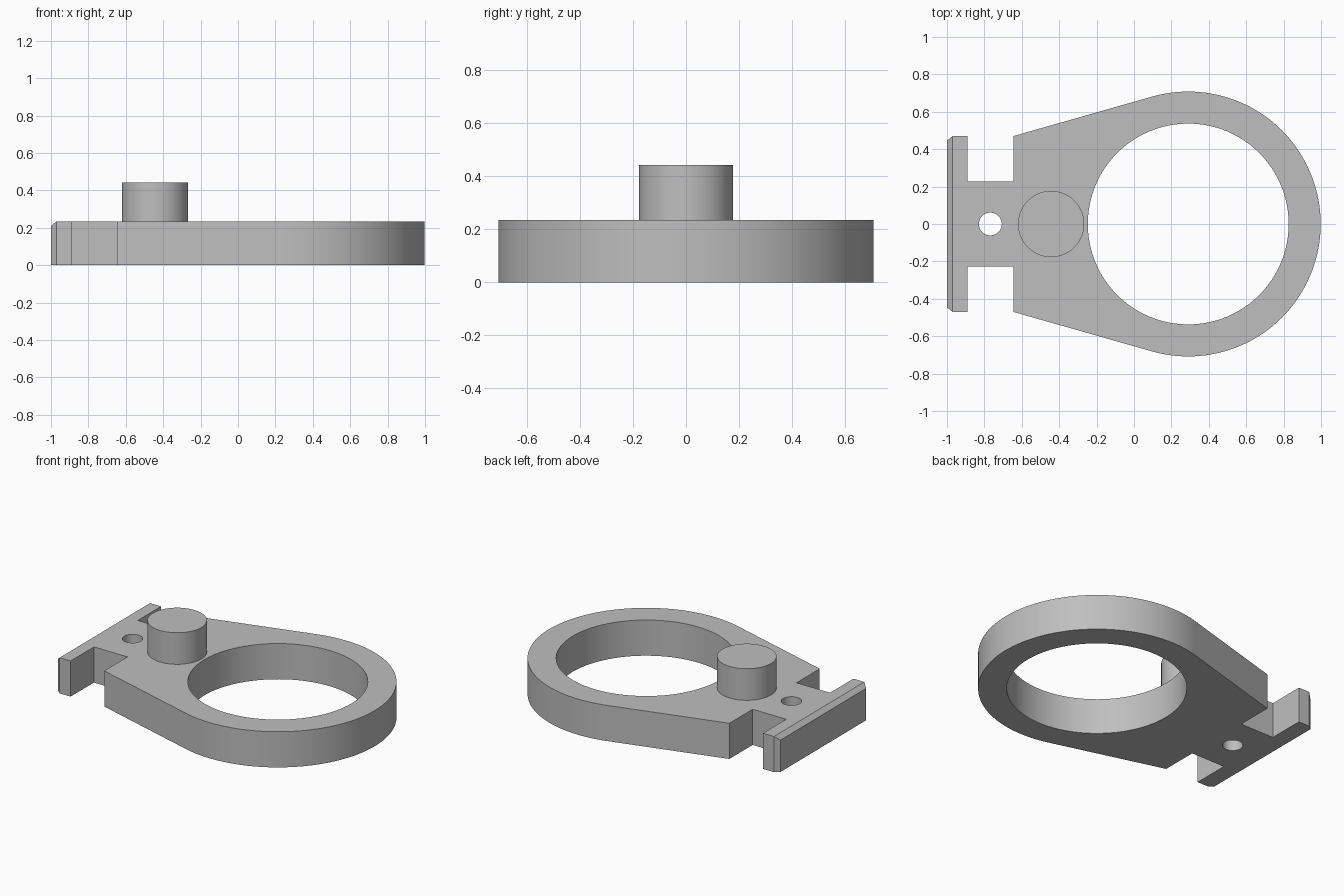
import bpy, bmesh, math

cube = bpy.data.objects.get("Cube")
if cube:
    bpy.data.objects.remove(cube, do_unlink=True)

grey = bpy.data.materials.new("plain grey")
grey.use_nodes = True
colour = (0.52, 0.52, 0.52, 1)
grey.diffuse_color = colour
grey.node_tree.nodes["Principled BSDF"].inputs["Base Color"].default_value = colour

THICK = 0.235
RING_X, RING_R, BORE_R = 0.29, 0.708, 0.537
SHOULDER = (-0.645, 0.47)


def make_object(name, bm):
    bmesh.ops.recalc_face_normals(bm, faces=bm.faces)
    mesh = bpy.data.meshes.new(name)
    bm.to_mesh(mesh)
    bm.free()
    mesh.materials.append(grey)
    obj = bpy.data.objects.new(name, mesh)
    bpy.context.collection.objects.link(obj)
    return obj


def cylinder(name, x, radius, bottom, top, sides=96):
    bm = bmesh.new()
    bmesh.ops.create_cone(bm, cap_ends=True, segments=sides, radius1=radius,
                          radius2=radius, depth=top - bottom)
    bmesh.ops.translate(bm, verts=bm.verts, vec=(x, 0, (bottom + top) / 2))
    return make_object(name, bm)


def select_only(obj):
    bpy.ops.object.select_all(action="DESELECT")
    obj.select_set(True)
    bpy.context.view_layer.objects.active = obj


# Half outline: end bar, neck, shoulder, then the arc tangent to the sloping side
half = [(-1, 0.445), (-0.97, 0.47), (-0.89, 0.47), (-0.89, 0.228),
        (-0.645, 0.228), SHOULDER]
dx, dy = RING_X - SHOULDER[0], -SHOULDER[1]
slope = math.atan2(dy, dx) + math.asin(RING_R / math.hypot(dx, dy))
start = slope + math.pi / 2
STEPS = 64
for i in range(STEPS):
    a = start * (1 - i / STEPS)
    half.append((RING_X + RING_R * math.cos(a), RING_R * math.sin(a)))
outline = half + [(RING_X + RING_R, 0)] + [(x, -y) for x, y in reversed(half)]

# Extruded plate
bm = bmesh.new()
face = bm.faces.new([bm.verts.new((x, y, 0)) for x, y in outline])
result = bmesh.ops.extrude_face_region(bm, geom=[face])
raised = [v for v in result["geom"] if isinstance(v, bmesh.types.BMVert)]
bmesh.ops.translate(bm, verts=raised, vec=(0, 0, THICK))

# Chamfer along the upper edge of the end bar
cut = bmesh.ops.bisect_plane(bm, geom=bm.verts[:] + bm.edges[:] + bm.faces[:],
                             plane_co=(-0.97, 0, THICK), plane_no=(-0.025, 0, 0.03),
                             clear_outer=True, dist=0.00001)
bmesh.ops.holes_fill(bm, edges=[e for e in bm.edges if e.is_boundary], sides=0)
plate = make_object("ring_plate", bm)

# Large bore and small pin hole
for name, x, radius in (("bore_cutter", RING_X, BORE_R),
                        ("pin_hole_cutter", -0.768, 0.061)):
    cutter = cylinder(name, x, radius, -0.2, THICK + 0.2)
    cutter.hide_render = True
    mod = plate.modifiers.new(name, "BOOLEAN")
    mod.operation = "DIFFERENCE"
    mod.solver = "EXACT"
    mod.object = cutter
    select_only(plate)
    bpy.ops.object.modifier_apply(modifier=mod.name)
    bpy.data.objects.remove(cutter, do_unlink=True)

# Round peg standing on the plate
peg = cylinder("peg", -0.443, 0.177, THICK, 0.443)

for obj in (plate, peg):
    select_only(obj)
    bpy.ops.object.shade_smooth_by_angle(angle=math.radians(25))
